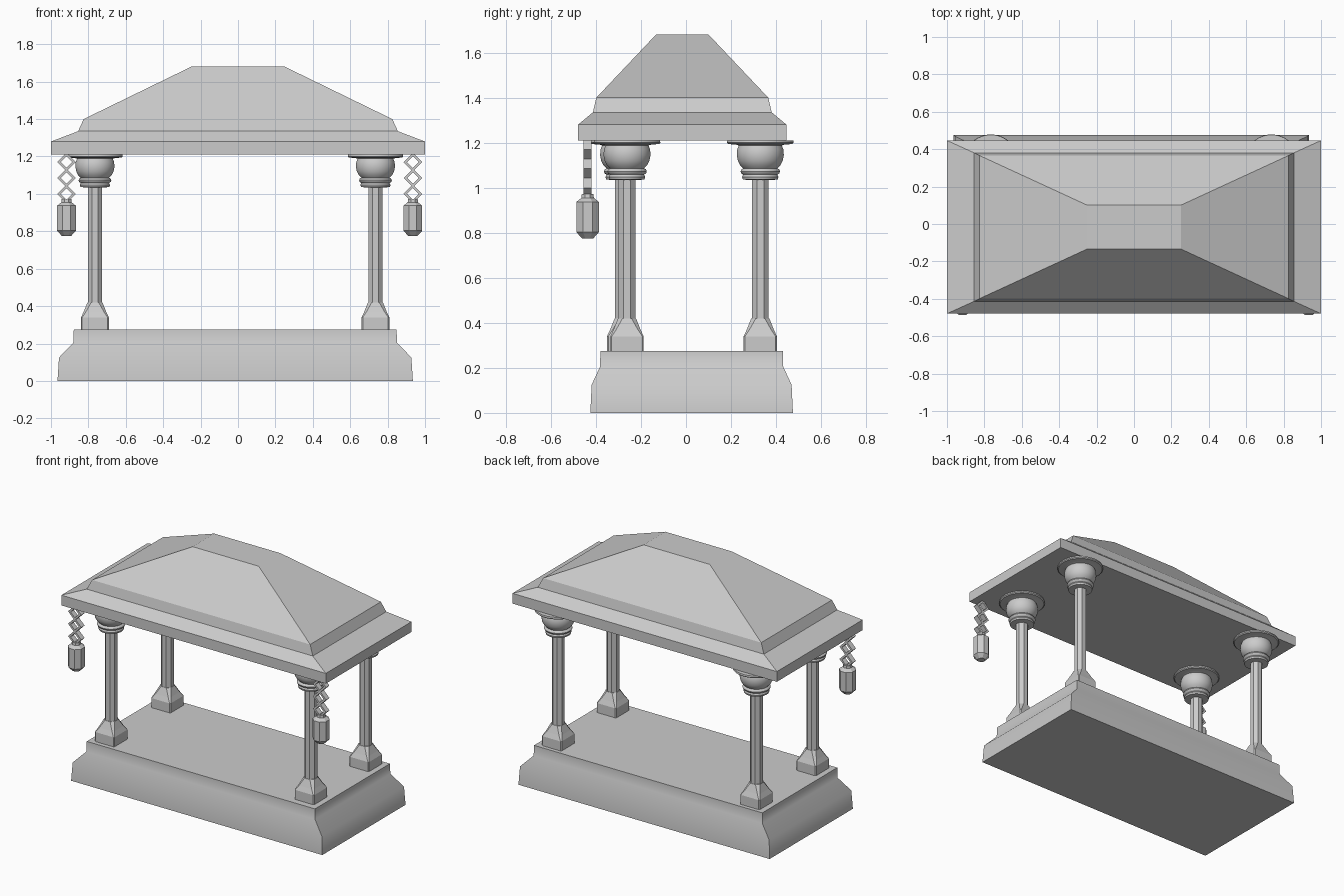
import bpy, bmesh
from math import pi, cos, sin, radians

if "Cube" in bpy.data.objects:
    bpy.data.objects.remove(bpy.data.objects["Cube"])


def loft(name, rings, closed=False, smooth=None):
    """Skin a list of point rings; cap the ends, or join last to first."""
    bm = bmesh.new()
    vs = [[bm.verts.new(p) for p in r] for r in rings]
    n = len(vs[0])
    pairs = list(zip(vs, vs[1:])) + ([(vs[-1], vs[0])] if closed else [])
    for a, b in pairs:
        for i in range(n):
            j = (i + 1) % n
            bm.faces.new((a[i], a[j], b[j], b[i]))
    if not closed:
        bm.faces.new(vs[0][::-1])
        bm.faces.new(vs[-1])
    bmesh.ops.recalc_face_normals(bm, faces=bm.faces)
    me = bpy.data.meshes.new(name)
    bm.to_mesh(me)
    bm.free()
    ob = bpy.data.objects.new(name, me)
    bpy.context.collection.objects.link(ob)
    if smooth:
        bpy.ops.object.select_all(action='DESELECT')
        ob.select_set(True)
        bpy.context.view_layer.objects.active = ob
        bpy.ops.object.shade_smooth_by_angle(angle=radians(smooth))
    return ob


def rect(cx, cy, hx, hy, z):
    return [(cx + sx * hx, cy + sy * hy, z) for sx, sy in ((-1, -1), (1, -1), (1, 1), (-1, 1))]


def chamfered(cx, cy, h, c, z):
    """Square with cut corners."""
    k = h - c
    return [(cx + x, cy + y, z) for x, y in ((-k, -h), (k, -h), (h, -k), (h, k),
                                             (k, h), (-k, h), (-h, k), (-h, -k))]


def ngon(cx, cy, r, z, n):
    a0 = pi / n
    return [(cx + r * cos(a0 + 2 * pi * i / n), cy + r * sin(a0 + 2 * pi * i / n), z)
            for i in range(n)]


# plinth with a moulded side
loft("plinth", [rect(-0.015, 0.025, hx, hy, z) for hx, hy, z in (
    (0.95, 0.45, 0), (0.942, 0.444, 0.125), (0.865, 0.407, 0.205), (0.863, 0.405, 0.275))],
    smooth=60)

# stepped hip roof
loft("roof", [rect(0, -0.0165, hx, hy, z) for hx, hy, z in (
    (1, 0.463, 1.21), (1, 0.463, 1.28), (0.855, 0.397, 1.335),
    (0.825, 0.382, 1.40), (0.25, 0.117, 1.68))])

# columns: square foot, octagonal shaft, turned capital
capital = [(0.06, 1.035), (0.078, 1.037), (0.081, 1.048), (0.076, 1.058), (0.085, 1.064),
           (0.088, 1.073), (0.084, 1.082), (0.076, 1.086), (0.09, 1.10), (0.1, 1.12),
           (0.105, 1.145), (0.103, 1.17), (0.096, 1.188), (0.11, 1.192), (0.143, 1.194),
           (0.149, 1.2), (0.147, 1.21)]
for side, x, y in (("front_left", -0.765, -0.277), ("front_right", 0.735, -0.262),
                   ("back_left", -0.765, 0.33), ("back_right", 0.735, 0.33)):
    loft(side + "_column_foot", [chamfered(x, y, h, c, z) for h, c, z in (
        (0.074, 0.006, 0.27), (0.074, 0.006, 0.34), (0.06, 0.012, 0.37), (0.04, 0.02, 0.42))])
    loft(side + "_column_shaft", [ngon(x, y, 0.0406, z, 8) for z in (0.40, 1.05)])
    loft(side + "_column_capital", [ngon(x, y, r, z, 32) for r, z in capital], smooth=40)

# hanging lanterns on diamond-link chains
for side, x in (("left", -0.917), ("right", 0.935)):
    y = -0.437
    for k, z in enumerate((1.17, 1.085, 1.0)):
        section = ((0.05, -0.018), (0.05, 0.018), (0.031, 0.018), (0.031, -0.018))
        loft(f"{side}_chain_link_{k + 1}",
             [[(x + r * cos(a * pi / 2), y + d, z + r * sin(a * pi / 2)) for r, d in section]
              for a in range(4)], closed=True)
    loft(side + "_lantern", [ngon(x, y, r, z, 8) for r, z in (
        (0.027, 0.775), (0.054, 0.803), (0.054, 0.937), (0.03, 0.955), (0.028, 0.972))])
